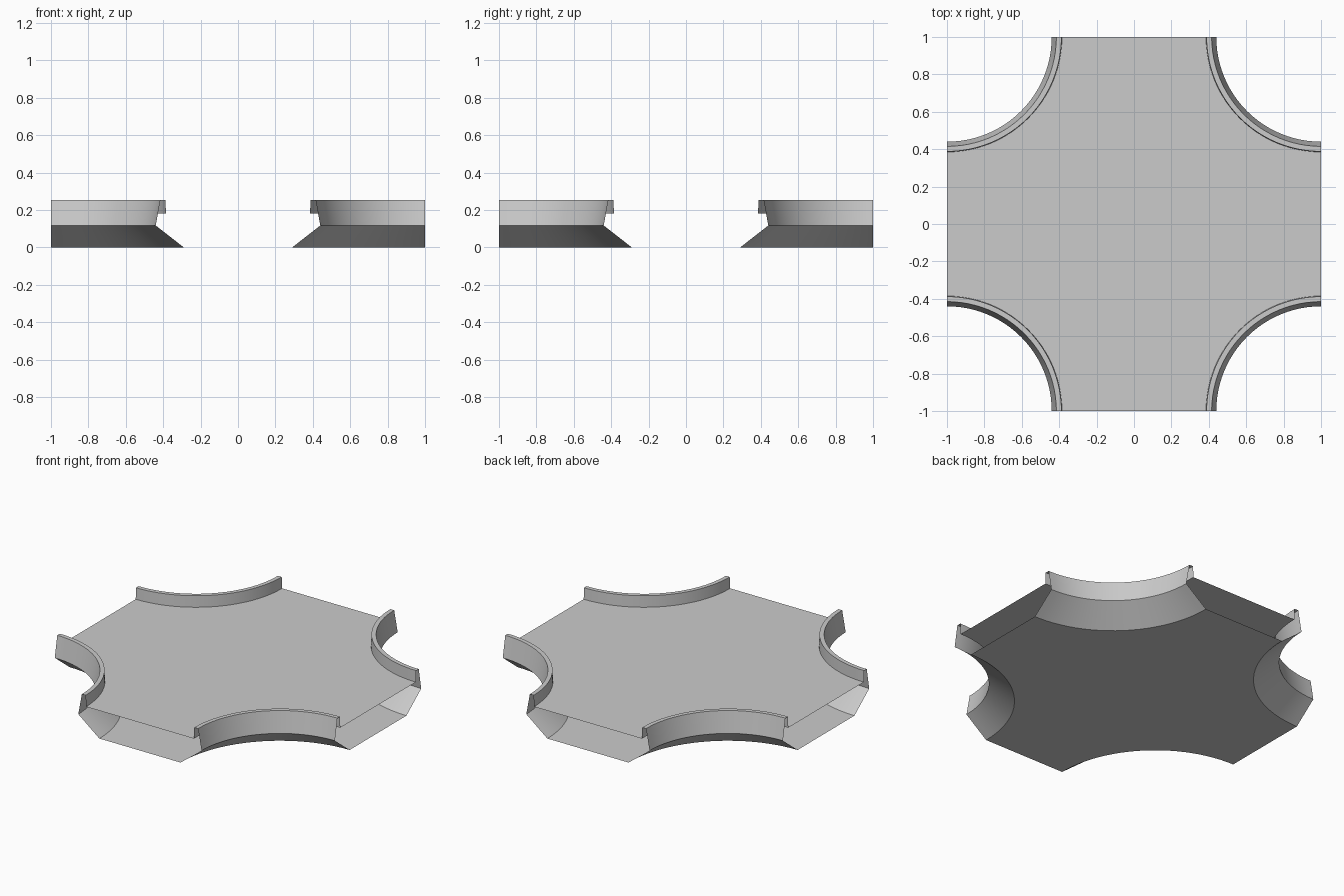
import bpy, bmesh, math

if "Cube" in bpy.data.objects:
    bpy.data.objects.remove(bpy.data.objects["Cube"])

SEG = 24           # sides per quarter arc
DECK_Z = 0.18      # road surface height
# side wall cross-section: (radius from the tile corner, height)
PROFILE = [(0.71, 0.0), (0.56, 0.117), (0.585, 0.253), (0.612, 0.253), (0.615, DECK_Z)]


def make_object(name, bm):
    mesh = bpy.data.meshes.new(name)
    bm.to_mesh(mesh)
    bm.free()
    ob = bpy.data.objects.new(name, mesh)
    bpy.context.collection.objects.link(ob)
    return ob


def cross_plate(name, radius, z, face_up):
    """Flat square sheet with a quarter circle cut from each corner."""
    bm = bmesh.new()
    verts = []
    for k, (cx, cy) in enumerate([(1, 1), (-1, 1), (-1, -1), (1, -1)]):
        for i in range(SEG + 1):
            a = math.pi * (1.5 + 0.5 * k) - math.pi / 2 * i / SEG
            verts.append(bm.verts.new((cx + radius * math.cos(a),
                                       cy + radius * math.sin(a), z)))
    face = bm.faces.new(verts)
    face.normal_update()
    if (face.normal.z > 0) != face_up:
        face.normal_flip()
    return make_object(name, bm)


# road surface and underside; the four road ends stay open
cross_plate("road_deck", PROFILE[-1][0], DECK_Z, True)
cross_plate("underside", PROFILE[0][0], 0.0, False)

# curved side wall with kerb, swept round one corner
bm = bmesh.new()
rings = []
for i in range(SEG + 1):
    a = math.pi + math.pi / 2 * i / SEG
    rings.append([bm.verts.new((1 + r * math.cos(a), 1 + r * math.sin(a), z))
                  for r, z in PROFILE])
for a, b in zip(rings, rings[1:]):
    for j in range(len(PROFILE) - 1):
        bm.faces.new((a[j], a[j + 1], b[j + 1], b[j]))
walls = make_object("corner_walls", bm)

# smooth along the curve, sharp across the profile
bpy.context.view_layer.objects.active = walls
walls.select_set(True)
bpy.ops.object.shade_smooth_by_angle(angle=math.radians(25))

# repeat at all four corners
mirror = walls.modifiers.new("four_corners", 'MIRROR')
mirror.use_axis = (True, True, False)
mirror.use_mirror_merge = False
